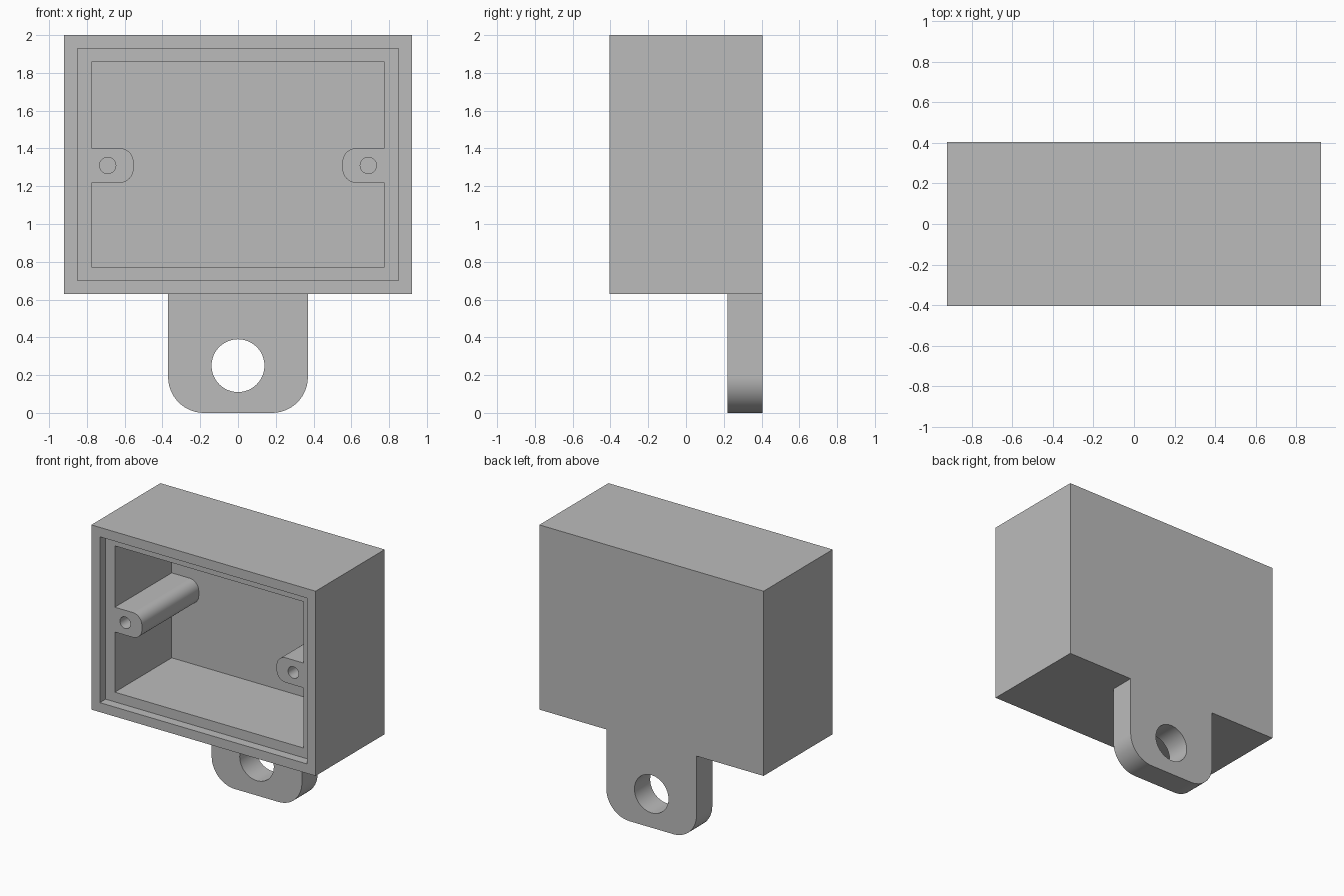
import bpy, bmesh
from math import cos, sin, pi, radians

if "Cube" in bpy.data.objects:
    bpy.data.objects.remove(bpy.data.objects["Cube"], do_unlink=True)

grey = bpy.data.materials.new("plain grey")
grey.use_nodes = True
grey.diffuse_color = (0.5, 0.5, 0.5, 1)
grey.node_tree.nodes["Principled BSDF"].inputs["Base Color"].default_value = (0.5, 0.5, 0.5, 1)

FRONT, BACK = -0.405, 0.405
LEDGE, FLOOR = -0.337, 0.33
POST_Z = 1.31


def arc(cx, cz, r, start, end, steps=14):
    """Points of an arc in the xz plane, angles in degrees."""
    angles = [radians(start + (end - start) * i / steps) for i in range(steps + 1)]
    return [(cx + r * cos(a), cz + r * sin(a)) for a in angles]


def rect(half_x, z0, z1):
    return [(-half_x, z0), (half_x, z0), (half_x, z1), (-half_x, z1)]


def circle(cx, cz, r):
    return arc(cx, cz, r, 0, 360, 48)[:-1]


def prism(name, profile, y0, y1):
    """Extrude an xz profile along y."""
    bm = bmesh.new()
    face = bm.faces.new([bm.verts.new((x, y0, z)) for x, z in profile])
    ext = bmesh.ops.extrude_face_region(bm, geom=[face])["geom"]
    verts = [g for g in ext if isinstance(g, bmesh.types.BMVert)]
    bmesh.ops.translate(bm, verts=verts, vec=(0, y1 - y0, 0))
    bmesh.ops.recalc_face_normals(bm, faces=bm.faces)
    mesh = bpy.data.meshes.new(name)
    bm.to_mesh(mesh)
    bm.free()
    mesh.materials.append(grey)
    obj = bpy.data.objects.new(name, mesh)
    bpy.context.collection.objects.link(obj)
    return obj


def combine(target, tool, operation):
    mod = target.modifiers.new(operation.lower(), "BOOLEAN")
    mod.operation, mod.solver, mod.object = operation, "EXACT", tool
    bpy.context.view_layer.objects.active = target
    bpy.ops.object.modifier_apply(modifier=mod.name)
    bpy.data.objects.remove(tool, do_unlink=True)


# Box body with the mounting tab below its back edge
box = prism("mounting_box", rect(0.92, 0.63, 2), FRONT, BACK)
r, w = 0.19, 0.37
tab_profile = arc(-w + r, r, r, 180, 270) + arc(w - r, r, r, 270, 360) + [(w, 0.68), (-w, 0.68)]
combine(box, prism("tab", tab_profile, 0.22, BACK), "UNION")
combine(box, prism("tab_hole", circle(0, 0.25, 0.14), 0.1, 0.5), "DIFFERENCE")

# Shallow lid recess around the opening
combine(box, prism("lid_recess", rect(0.85, 0.70, 1.93), FRONT - 0.1, LEDGE), "DIFFERENCE")

# Cavity, notched on each side to leave a rounded screw post
half, tip, post, pr = 0.775, 0.553, 0.092, 0.075
right_notch = ([(half, POST_Z - post)]
               + arc(tip + pr, POST_Z - post + pr, pr, 270, 180)
               + arc(tip + pr, POST_Z + post - pr, pr, 180, 90)
               + [(half, POST_Z + post)])
left_notch = [(-x, z) for x, z in reversed(right_notch)]
cavity = [(-half, 0.772), (half, 0.772)] + right_notch + [(half, 1.857), (-half, 1.857)] + left_notch
combine(box, prism("cavity", cavity, FRONT - 0.05, FLOOR), "DIFFERENCE")

# Screw holes in the posts
for side in (-1, 1):
    combine(box, prism("screw_hole", circle(side * 0.69, POST_Z, 0.043), FRONT - 0.05, 0.2), "DIFFERENCE")

# Smooth the curved walls, keep flat faces flat
bpy.ops.object.select_all(action="DESELECT")
box.select_set(True)
bpy.context.view_layer.objects.active = box
bpy.ops.object.shade_smooth_by_angle(angle=radians(30))
weighted = box.modifiers.new("weighted normals", "WEIGHTED_NORMAL")
weighted.keep_sharp = True
